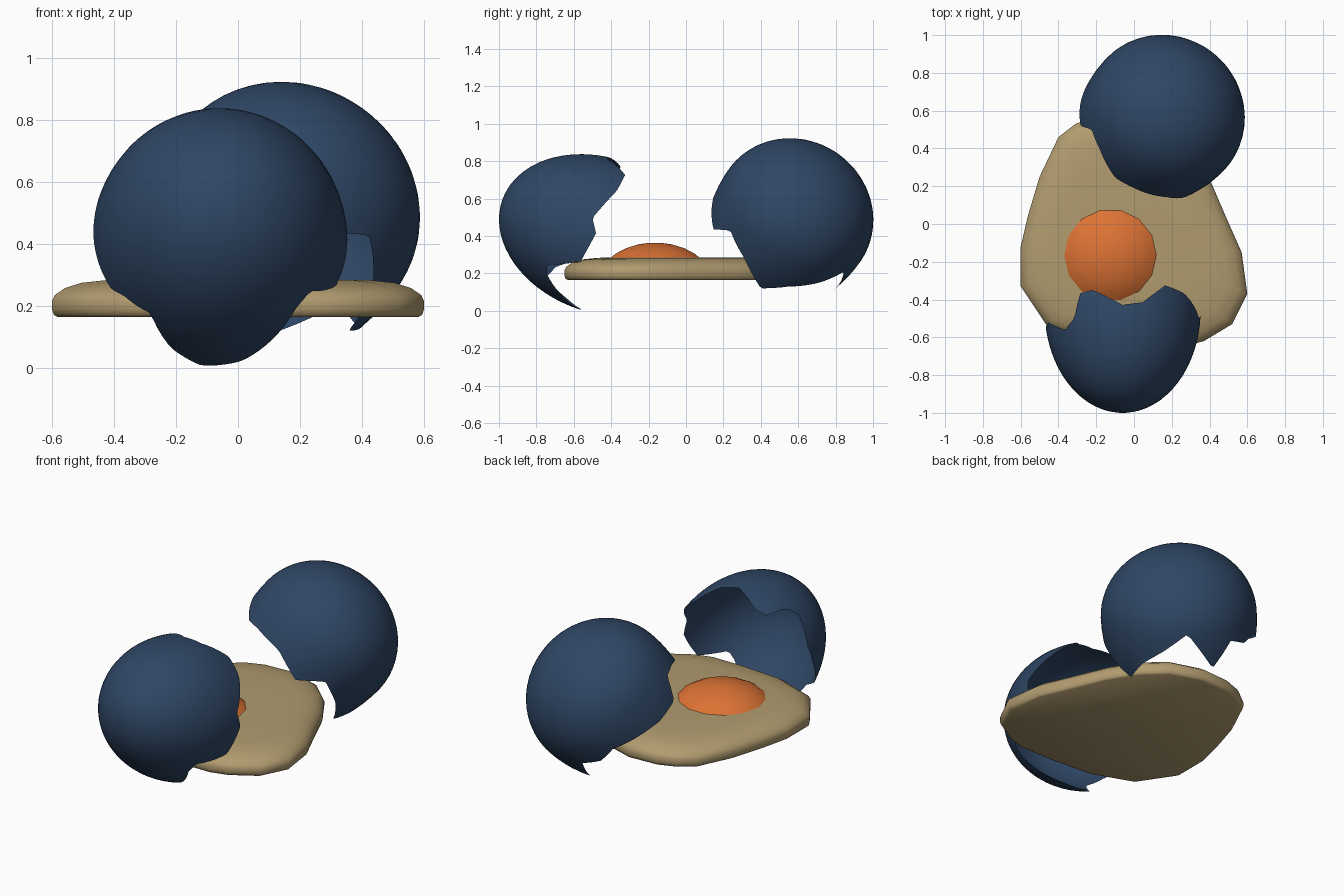
import bpy, bmesh
from math import sin, cos, acos, radians, pi
from mathutils import Vector

if "Cube" in bpy.data.objects:
    bpy.data.objects.remove(bpy.data.objects["Cube"])


def finish(name, bm, color):
    bmesh.ops.remove_doubles(bm, verts=bm.verts, dist=1e-5)
    bmesh.ops.recalc_face_normals(bm, faces=bm.faces)
    me = bpy.data.meshes.new(name)
    bm.to_mesh(me)
    bm.free()
    ob = bpy.data.objects.new(name, me)
    bpy.context.collection.objects.link(ob)
    mat = bpy.data.materials.new(name + "_color")
    mat.diffuse_color = (*color, 1)
    mat.use_nodes = True
    mat.node_tree.nodes["Principled BSDF"].inputs["Base Color"].default_value = mat.diffuse_color
    me.materials.append(mat)
    for p in me.polygons:
        p.use_smooth = True
    return ob


def skin(bm, rings):
    """Bridge consecutive closed rings of points with quads."""
    vs = [[bm.verts.new(p) for p in r] for r in rings]
    n = len(vs[0])
    for a, b in zip(vs, vs[1:]):
        for i in range(n):
            j = (i + 1) % n
            bm.faces.new((a[i], a[j], b[j], b[i]))
    return vs


def rim_height(table, deg):
    """Height of the broken edge at an angle, straight between the teeth."""
    t = table + [(table[0][0] + 360, table[0][1])]
    if deg < t[0][0]:
        deg += 360
    for (a, u), (b, v) in zip(t, t[1:]):
        if a <= deg <= b:
            return u + (v - u) * (deg - a) / (b - a)


def shell(name, center, pole, side, radius, near, far, table, color):
    c, p, e1 = Vector(center), Vector(pole).normalized(), Vector(side).normalized()
    e2 = p.cross(e1)
    if e2.z < 0:
        e2 = -e2
    n, m = 120, 18
    ends = []
    for i in range(n):
        u = rim_height(table, -180 + 360 * i / n)
        ends.append(acos(u / (near if u > 0 else far)))
    rings = []
    for k in range(m + 1):
        ring = []
        for i in range(n):
            f = radians(-180 + 360 * i / n)
            th = ends[i] * max(k, 0.02) / m
            ln = near if cos(th) > 0 else far
            ring.append(c + p * ln * cos(th)
                        + (e1 * cos(f) + e2 * sin(f)) * radius * sin(th))
        rings.append(ring)
    bm = bmesh.new()
    vs = skin(bm, rings)
    bm.faces.new(vs[0])
    return finish(name, bm, color)


BLUE = (0.028, 0.062, 0.13)

# Pointed half of the broken shell, open towards the back
front_rim = [(-180, .10), (-150, .12), (-142, .17), (-125, .20), (-112, .05),
             (-98, -.04), (-80, 0), (-65, .10), (-50, .20), (-40, .215),
             (-24, .053), (0, .028), (10, .074), (38, 0), (57, -.012),
             (75, .10), (90, .119), (113, .025), (123, .033), (130, .157),
             (142, .20), (165, .11)]
shell("front_shell", (-.06, -.455, .405), (0, -.94, .342), (1, 0, 0),
      .413, .56, .56, front_rim, BLUE)

# Blunt half of the broken shell, leaning over the white
back_rim = [(-180, -.14), (-165, -.10), (-150, -.12), (-135, -.08), (-119, -.22),
            (-100, 0), (-82, -.09), (-63, -.17), (-47, -.27), (-23, -.16),
            (-2, -.10), (15, -.21), (40, -.16), (68, -.175), (83, -.195),
            (106, -.125), (121, -.105), (133, -.215), (155, -.20)]
shell("back_shell", (.165, .58, .51), (.5, .5, .707), (.707, -.707, 0),
      .43, .395, .60, back_rim, BLUE)

# Egg white: irregular flat puddle with a rounded edge
outline = [(.60, -.37), (.57, -.15), (.49, .03), (.40, .24), (.30, .40), (.17, .52),
           (-.02, .58), (-.20, .57), (-.31, .53), (-.40, .46), (-.50, .25),
           (-.56, .05), (-.60, -.12), (-.60, -.33), (-.46, -.54), (-.22, -.63),
           (.05, -.65), (.26, -.65), (.37, -.62), (.52, -.53)]
layers = [(.97, .165), (.99, .172), (1, .19), (1, .215), (.985, .235),
          (.93, .258), (.84, .275), (.70, .284), (.35, .285)]
bm = bmesh.new()
vs = skin(bm, [[(x * s, (y + .05) * s - .05, z) for x, y in outline] for s, z in layers])
bm.faces.new(vs[0])
bm.faces.new(vs[-1])
white = finish("egg_white", bm, (.44, .33, .16))

# Yolk: low dome
bm = bmesh.new()
vs = skin(bm, [[(-.125 + r * cos(2 * pi * i / 14), -.165 + r * sin(2 * pi * i / 14), z)
                for i in range(14)]
               for r, z in [(.25, .265), (.25, .28), (.215, .307), (.16, .335),
                            (.09, .356), (.03, .364)]])
bm.faces.new(vs[0])
bm.faces.new(vs[-1])
yolk = finish("yolk", bm, (.72, .17, .035))

# Keep the flat undersides crisp
for ob in (white, yolk):
    bpy.ops.object.select_all(action='DESELECT')
    ob.select_set(True)
    bpy.context.view_layer.objects.active = ob
    bpy.ops.object.shade_smooth_by_angle(angle=radians(45))
